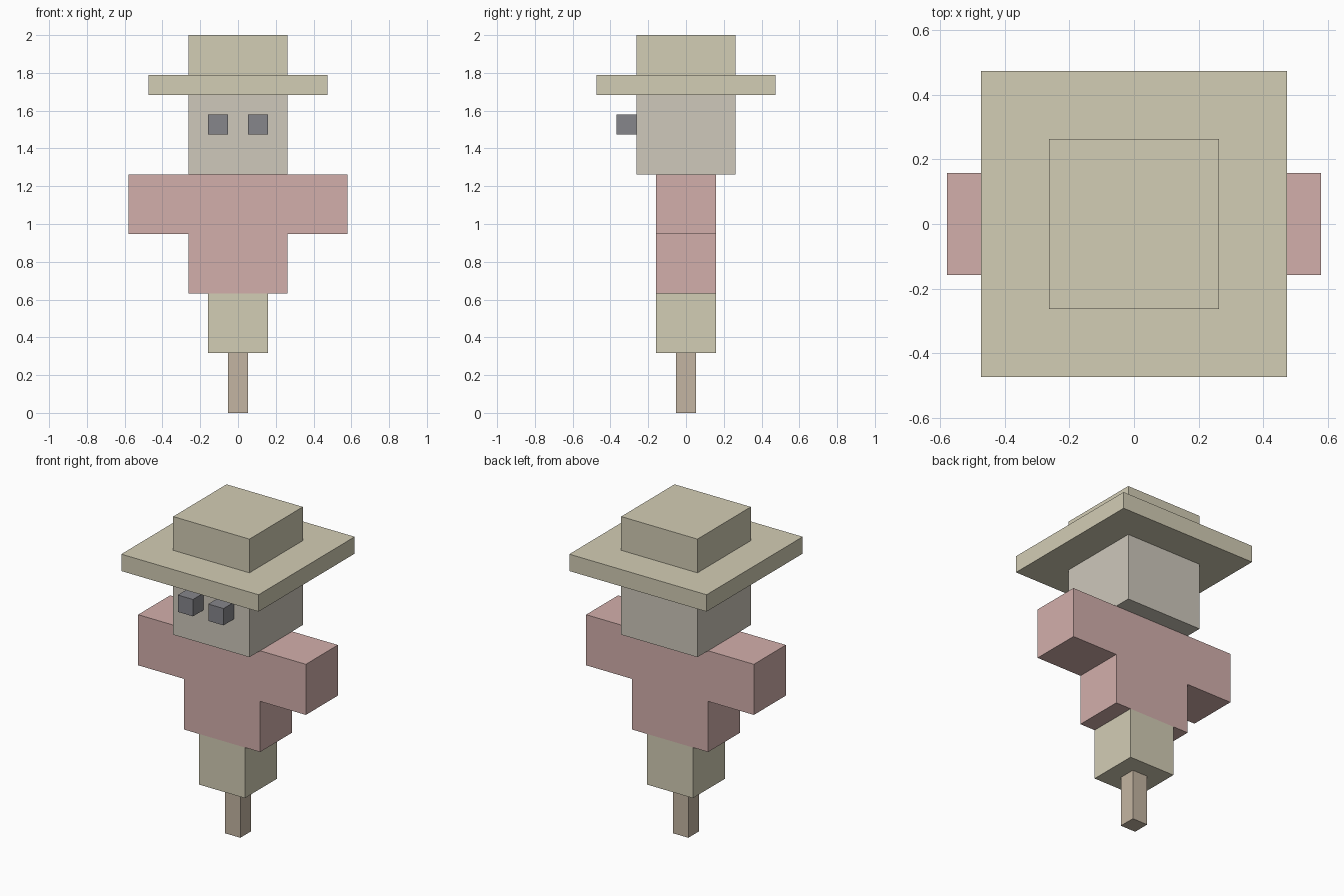
import bpy, bmesh
from mathutils import Vector

if "Cube" in bpy.data.objects:
    bpy.data.objects.remove(bpy.data.objects["Cube"])

U = 2 / 19  # one block; the model is 19 blocks tall


def material(name, rgb):
    m = bpy.data.materials.new(name)
    m.diffuse_color = (*rgb, 1)
    m.use_nodes = True
    m.node_tree.nodes["Principled BSDF"].inputs["Base Color"].default_value = m.diffuse_color
    return m


WOOD = material("wood", (0.55, 0.46, 0.36))
STRAW = material("straw", (0.65, 0.61, 0.46))
RED = material("red_cloth", (0.65, 0.43, 0.41))
SACK = material("sackcloth", (0.62, 0.58, 0.50))
DARK = material("dark", (0.24, 0.24, 0.26))


def prism(name, profile, y0, y1, mat):
    """Extrude an x-z profile (in blocks) from y0 to y1."""
    bm = bmesh.new()
    face = bm.faces.new([bm.verts.new((x * U, y0 * U, z * U)) for x, z in profile])
    ext = bmesh.ops.extrude_face_region(bm, geom=[face], use_keep_orig=True)
    verts = [g for g in ext["geom"] if isinstance(g, bmesh.types.BMVert)]
    bmesh.ops.translate(bm, verts=verts, vec=Vector((0, (y1 - y0) * U, 0)))
    bmesh.ops.recalc_face_normals(bm, faces=bm.faces)
    mesh = bpy.data.meshes.new(name)
    bm.to_mesh(mesh)
    bm.free()
    mesh.materials.append(mat)
    ob = bpy.data.objects.new(name, mesh)
    bpy.context.collection.objects.link(ob)
    return ob


def box(name, width, depth, z0, z1, mat, x=0, y=0):
    a, b = x - width / 2, x + width / 2
    return prism(name, [(a, z0), (b, z0), (b, z1), (a, z1)],
                 y - depth / 2, y + depth / 2, mat)


# Post and trousers
box("post", 1, 1, 0, 3, WOOD)
box("trousers", 3, 3, 3, 6, STRAW)

# Shirt with outstretched sleeves: one T-shaped profile
right = [(2.5, 6), (2.5, 9), (5.5, 9), (5.5, 12)]
prism("shirt", right + [(-x, z) for x, z in reversed(right)], -1.5, 1.5, RED)

# Head and eyes
box("head", 5, 5, 12, 16, SACK)
for side, x in (("left", -1), ("right", 1)):
    box(side + "_eye", 1, 1, 14, 15, DARK, x=x, y=-3)

# Hat
box("hat_brim", 9, 9, 16, 17, STRAW)
box("hat_crown", 5, 5, 17, 19, STRAW)
